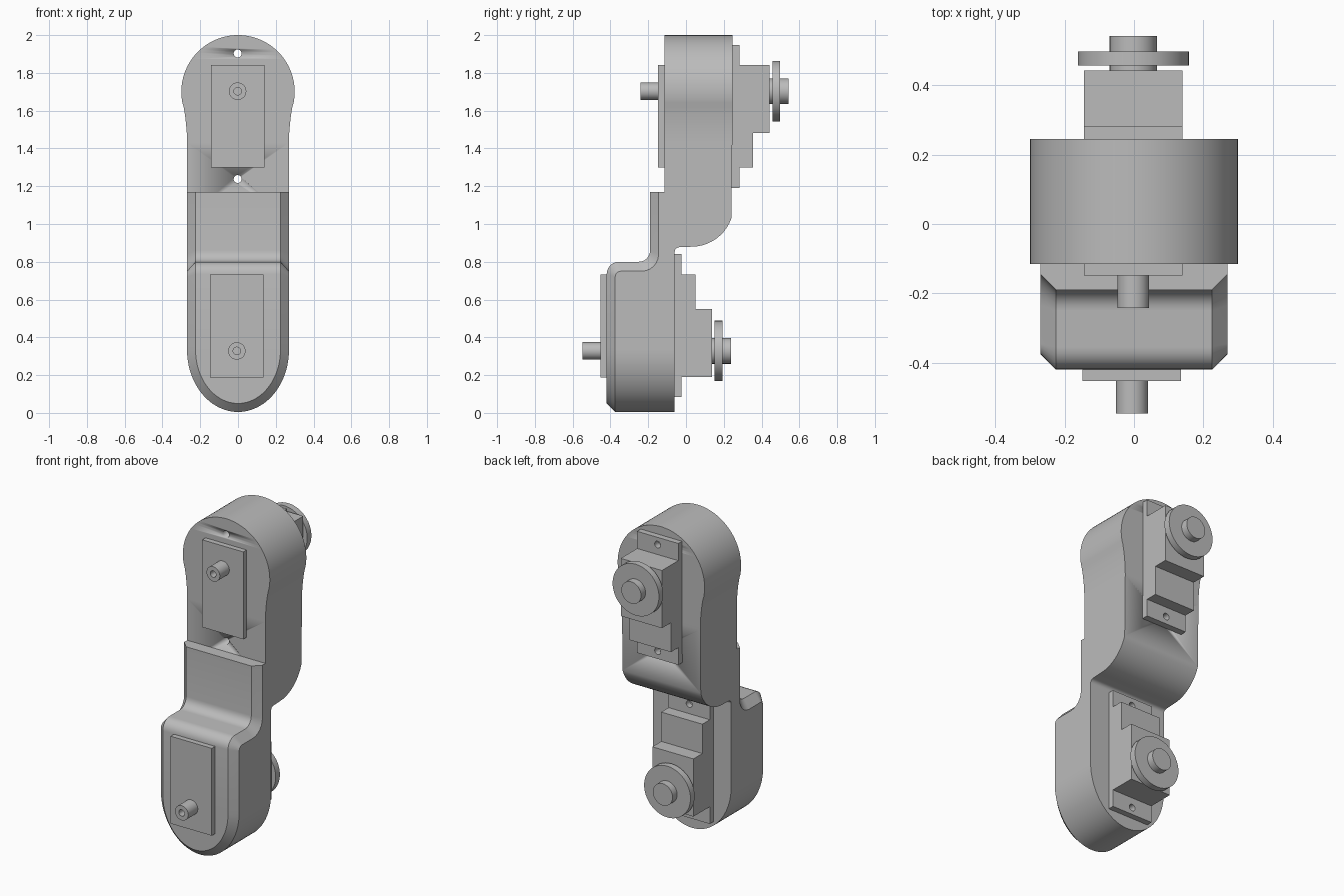
import bpy, bmesh
from math import sin, cos, pi, sqrt, radians
from mathutils import Vector

if "Cube" in bpy.data.objects:
    bpy.data.objects.remove(bpy.data.objects["Cube"])

grey = bpy.data.materials.new("plain grey")
grey.use_nodes = True
colour = (0.5, 0.5, 0.5, 1)
grey.diffuse_color = colour
grey.node_tree.nodes["Principled BSDF"].inputs["Base Color"].default_value = colour


def finish(bm, name, smooth=True):
    bmesh.ops.remove_doubles(bm, verts=bm.verts, dist=1e-5)
    bmesh.ops.dissolve_degenerate(bm, edges=bm.edges, dist=1e-5)
    bmesh.ops.recalc_face_normals(bm, faces=bm.faces)
    mesh = bpy.data.meshes.new(name)
    bm.to_mesh(mesh)
    bm.free()
    mesh.materials.append(grey)
    ob = bpy.data.objects.new(name, mesh)
    bpy.context.collection.objects.link(ob)
    if smooth:
        bpy.ops.object.select_all(action='DESELECT')
        ob.select_set(True)
        bpy.context.view_layer.objects.active = ob
        bpy.ops.object.shade_smooth_by_angle(angle=radians(30))
    return ob


def loft(name, rings):
    """Join closed rings of equal length and cap both ends."""
    bm = bmesh.new()
    loops = [[bm.verts.new(p) for p in ring] for ring in rings]
    for a, b in zip(loops, loops[1:]):
        for i in range(len(a)):
            j = (i + 1) % len(a)
            bm.faces.new((a[i], a[j], b[j], b[i]))
    bm.faces.new(loops[0])
    bm.faces.new(loops[-1])
    return finish(bm, name)


def lathe(name, profile, x, y, z, steps=40):
    """Spin (radius, depth) points about an axis along y."""
    bm = bmesh.new()
    vs = [bm.verts.new((x + r, y + d, z)) for r, d in profile]
    es = [bm.edges.new(pair) for pair in zip(vs, vs[1:])]
    bmesh.ops.spin(bm, geom=vs + es, cent=(x, y, z), axis=(0, 1, 0),
                   angle=2 * pi, steps=steps)
    return finish(bm, name)


def prism(name, outline, x, half):
    """Extrude a (y, z) outline across x."""
    bm = bmesh.new()
    face = bm.faces.new([bm.verts.new((x - half, y, z)) for y, z in outline])
    new = bmesh.ops.extrude_face_region(bm, geom=[face])["geom"]
    bmesh.ops.translate(bm, vec=(2 * half, 0, 0),
                        verts=[v for v in new if isinstance(v, bmesh.types.BMVert)])
    return finish(bm, name, smooth=False)


def drill(targets, x, z, y0, y1):
    cutter = lathe("screw_hole_cutter", [(0, y0), (0.021, y0), (0.021, y1), (0, y1)], x, 0, z, 24)
    cutter.hide_render = True
    for ob in targets:
        mod = ob.modifiers.new("hole", 'BOOLEAN')
        mod.operation, mod.object, mod.solver = 'DIFFERENCE', cutter, 'EXACT'
        bpy.ops.object.select_all(action='DESELECT')
        ob.select_set(True)
        bpy.context.view_layer.objects.active = ob
        bpy.ops.object.modifier_apply(modifier=mod.name)
    bpy.data.objects.remove(cutter)


def arc(cy, cz, r, a0, a1, n=6):
    angles = [radians(a0 + (a1 - a0) * i / n) for i in range(n + 1)]
    return [(cy + r * cos(a), cz + r * sin(a)) for a in angles]


# Upper housing: rows of (half width, back y, height) from the crown down
BACK, FRONT, W = 0.245, -0.115, 0.27
rows = []
for i in range(25):
    a = radians(90 - i * 4.2)
    rows.append((0.3 * cos(a), BACK, 1.7 + 0.3 * sin(a)))
rows += [(0.288, BACK, 1.62), (0.281, BACK, 1.58), (0.275, BACK, 1.53),
         (0.271, BACK, 1.48), (W, BACK, 1.43)]
rows += [(W, y, z) for y, z in arc(0.03, 1.102, 0.222, -19, -89, 10)]
rows += [(W, y, z) for y, z in arc(-0.035, 0.852, 0.025, 91, 180)]
rows.append((W, -0.06, 0.8))
upper = loft("upper_housing", [[(-w, FRONT, z), (w, FRONT, z), (w, b, z), (-w, b, z)]
                               for w, b, z in rows])

# Lower housing: chamfered front that steps back into a neck plate
LOW_BACK, C = -0.06, 0.045


def section(side, face, back_z):
    (xs, ys, zs), (xf, yf, zf) = side, face
    half = [(xs, LOW_BACK, back_z), (xs, ys, zs), (xf, yf, zf)]
    return half + [(-x, y, z) for x, y, z in reversed(half)]


rings = []
for i in range(25):
    a = radians(-90 + i * 90 / 24)
    s, c = 1 + sin(a), cos(a)
    z = 0.005 + 0.33 * s
    rings.append(section((W * c, -0.375, z),
                         ((W - C) * c, -0.42, 0.05 + 0.285 * s), z))
side_path = arc(-0.345, 0.72, 0.03, 180, 90) + arc(-0.235, 0.84, 0.09, -90, 0)
face_path = arc(-0.355, 0.735, 0.065, 180, 90) + arc(-0.25, 0.86, 0.06, -90, 0)
side_path.append((-0.145, 1.17))
face_path.append((-0.19, 1.17))
for i, ((ys, zs), (yf, zf)) in enumerate(zip(side_path, face_path)):
    back_z = 1.17 if i == len(side_path) - 1 else 0.5 + 0.025 * i
    rings.append(section((W, ys, zs), (W - C, yf, zf), back_z))
loft("lower_housing", rings)


# Motor units: the second one is turned upside down
def motor(label, x, z, up, front, back, drilled):
    half = 0.142
    h = lambda offset: z + up * offset
    prism(label + "_front_plate", [(front - 0.033, h(0.14)), (front + 0.03, h(0.14)),
                                   (front + 0.03, h(-0.405)), (front - 0.033, h(-0.405))], x, half)
    case = prism(label + "_motor_case", [
        (back - 0.03, h(0.245)), (back + 0.037, h(0.245)), (back + 0.037, h(0.138)),
        (back + 0.198, h(0.138)), (back + 0.198, h(-0.222)), (back + 0.11, h(-0.222)),
        (back + 0.11, h(-0.405)), (back + 0.037, h(-0.405)), (back + 0.037, h(-0.513)),
        (back - 0.03, h(-0.513))], x, half)
    lathe(label + "_front_pin", [(0, -0.08), (0.02, -0.08), (0.02, -0.127), (0.046, -0.127),
                                 (0.046, -0.02), (0, -0.02)], x, front, z, 32)
    lathe(label + "_output_disc", [(0, 0.19), (0.068, 0.19), (0.068, 0.212), (0.16, 0.212),
                                   (0.16, 0.253), (0.068, 0.253), (0.068, 0.298), (0, 0.298)],
          x, back, z, 48)
    for offset in (0.2, -0.465):
        drill([case] + drilled, x, h(offset), front - 0.1 if drilled else back - 0.1, back + 0.1)


motor("upper", -0.002, 1.703, 1, FRONT, BACK, [upper])
motor("lower", -0.006, 0.328, -1, -0.42, LOW_BACK, [])
